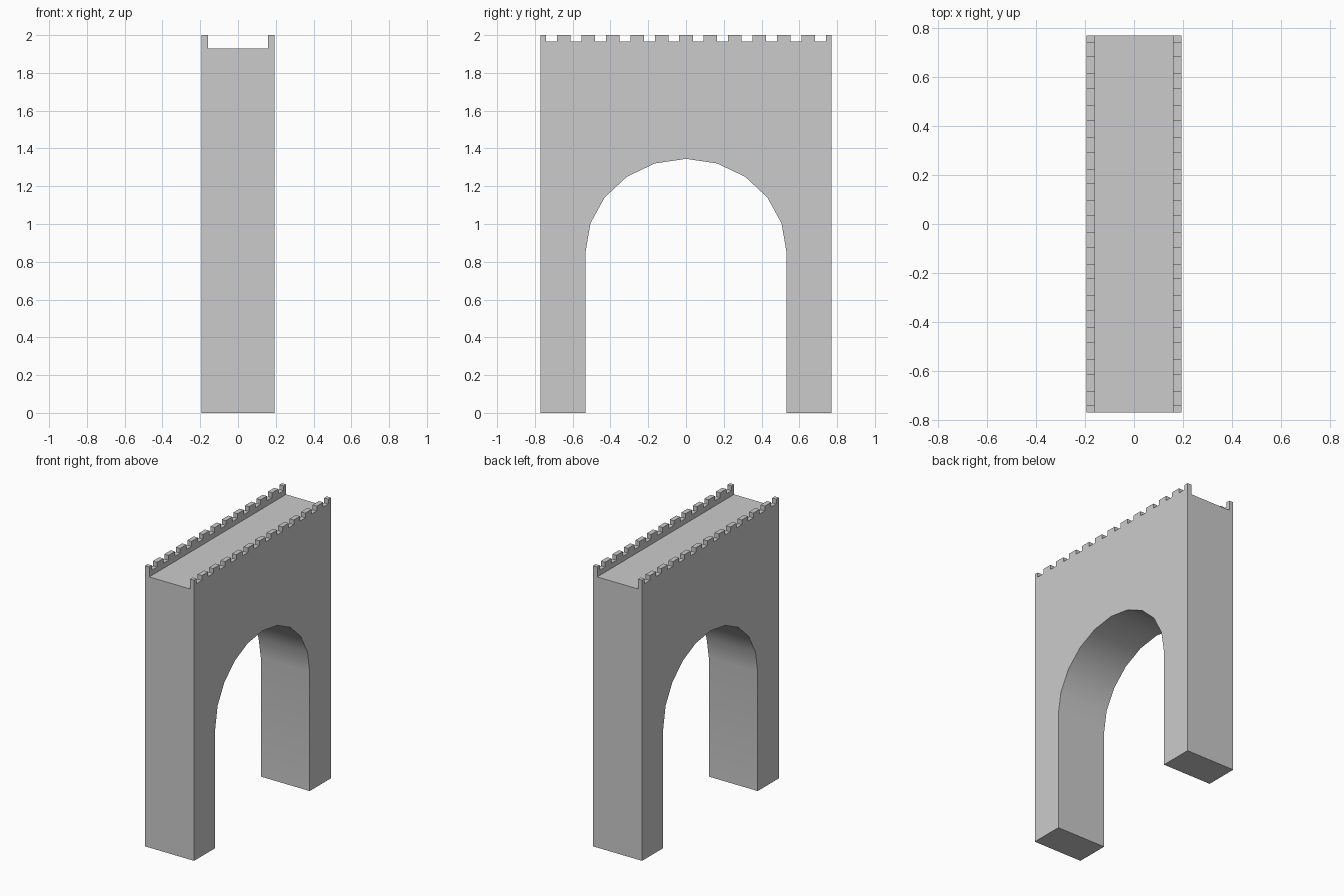
import bpy, bmesh, math

if "Cube" in bpy.data.objects:
    bpy.data.objects.remove(bpy.data.objects["Cube"])

HALF_X, HALF_Y, TOP = 0.193, 0.77, 2.0
DECK_Z, NOTCH_Z, INNER_X = 1.929, 1.966, 0.16
ARCH_R, SPRING_Z, ARCH_H = 0.532, 0.85, 0.495
PITCH, GAP, GAPS = 0.1295, 0.058, 12


def extrude_profile(name, points, half_x):
    """Solid made from a (y, z) outline, extruded along x."""
    bm = bmesh.new()
    face = bm.faces.new([bm.verts.new((-half_x, y, z)) for y, z in points])
    ext = bmesh.ops.extrude_face_region(bm, geom=[face])
    verts = [v for v in ext["geom"] if isinstance(v, bmesh.types.BMVert)]
    bmesh.ops.translate(bm, verts=verts, vec=(2 * half_x, 0, 0))
    bmesh.ops.recalc_face_normals(bm, faces=bm.faces)
    mesh = bpy.data.meshes.new(name)
    bm.to_mesh(mesh)
    bm.free()
    obj = bpy.data.objects.new(name, mesh)
    bpy.context.collection.objects.link(obj)
    return obj


# Outline: left foot, arch opening, right foot, then battlements right to left
outline = [(-HALF_Y, 0), (-ARCH_R, 0)]
for i in range(11):
    a = math.pi * (1 - i / 10)
    outline.append((ARCH_R * math.cos(a), SPRING_Z + ARCH_H * math.sin(a)))
outline += [(ARCH_R, 0), (HALF_Y, 0), (HALF_Y, TOP)]
for i in range(GAPS):
    c = ((GAPS - 1) / 2 - i) * PITCH
    outline += [(c + GAP / 2, TOP), (c + GAP / 2, NOTCH_Z),
                (c - GAP / 2, NOTCH_Z), (c - GAP / 2, TOP)]
outline.append((-HALF_Y, TOP))
gate = extrude_profile("arched_gate", outline, HALF_X)

# Walkway trench between the two parapets
trench = extrude_profile("walkway_cutter",
                         [(-1, DECK_Z), (1, DECK_Z), (1, 2.2), (-1, 2.2)], INNER_X)
trench.hide_render = True
cut = gate.modifiers.new("walkway", "BOOLEAN")
cut.operation, cut.solver, cut.object = "DIFFERENCE", "EXACT", trench

bpy.context.view_layer.objects.active = gate
gate.select_set(True)
bpy.ops.object.modifier_apply(modifier=cut.name)
bpy.data.objects.remove(trench)

# Smooth arch underside, crisp corners
bpy.ops.object.shade_smooth_by_angle(angle=math.radians(30))
